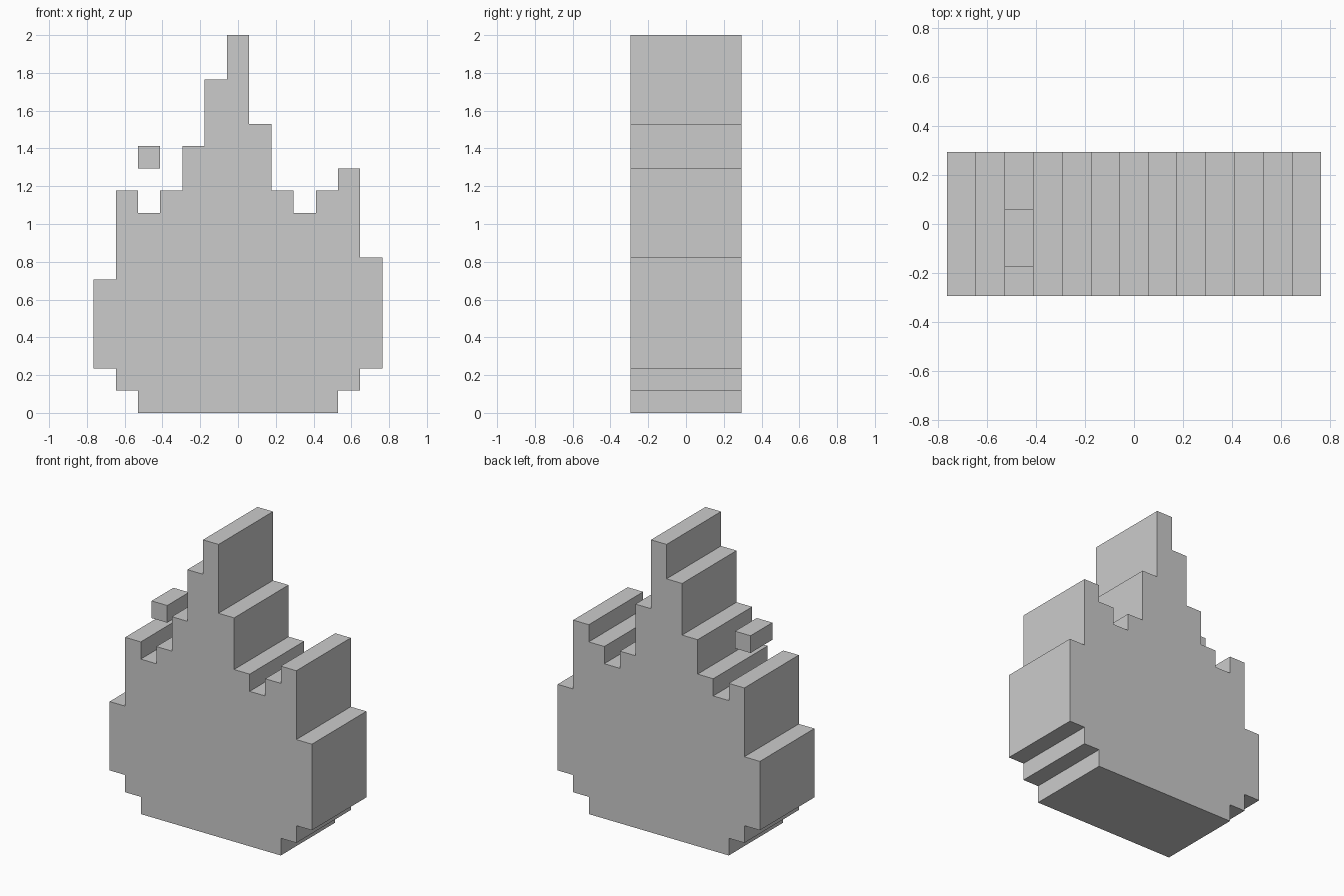
import bpy, bmesh
from mathutils import Vector

if "Cube" in bpy.data.objects:
    bpy.data.objects.remove(bpy.data.objects["Cube"])

U = 2 / 17          # one pixel block
LEFT = -6.5         # left edge of the 13-column grid, in blocks

BOTTOMS = [2, 1, 0, 0, 0, 0, 0, 0, 0, 0, 0, 1, 2]
TOPS = [6, 10, 9, 10, 12, 15, 17, 13, 10, 9, 10, 11, 7]


def staircase(heights):
    """Stepped line across the columns, with corners only where the height changes."""
    pts = [(0, heights[0])]
    for i in range(1, len(heights)):
        if heights[i] != heights[i - 1]:
            pts += [(i, heights[i - 1]), (i, heights[i])]
    return pts + [(len(heights), heights[-1])]


def extruded(name, outline, y0, y1):
    """Closed x/z outline (in blocks) extruded from y0 to y1."""
    bm = bmesh.new()
    verts = [bm.verts.new(((LEFT + x) * U, y0 * U, z * U)) for x, z in outline]
    face = bm.faces.new(verts)
    ext = bmesh.ops.extrude_face_region(bm, geom=[face], use_keep_orig=True)
    moved = [g for g in ext["geom"] if isinstance(g, bmesh.types.BMVert)]
    bmesh.ops.translate(bm, verts=moved, vec=Vector((0, (y1 - y0) * U, 0)))
    bmesh.ops.recalc_face_normals(bm, faces=bm.faces[:])
    mesh = bpy.data.meshes.new(name)
    bm.to_mesh(mesh)
    bm.free()
    obj = bpy.data.objects.new(name, mesh)
    bpy.context.collection.objects.link(obj)
    return obj


# Stepped flame body, five blocks deep
extruded("flame_body", staircase(BOTTOMS) + staircase(TOPS)[::-1], -2.5, 2.5)

# Small floating spark, two blocks deep
extruded("floating_spark", [(2, 11), (3, 11), (3, 12), (2, 12)], -1.5, 0.5)
